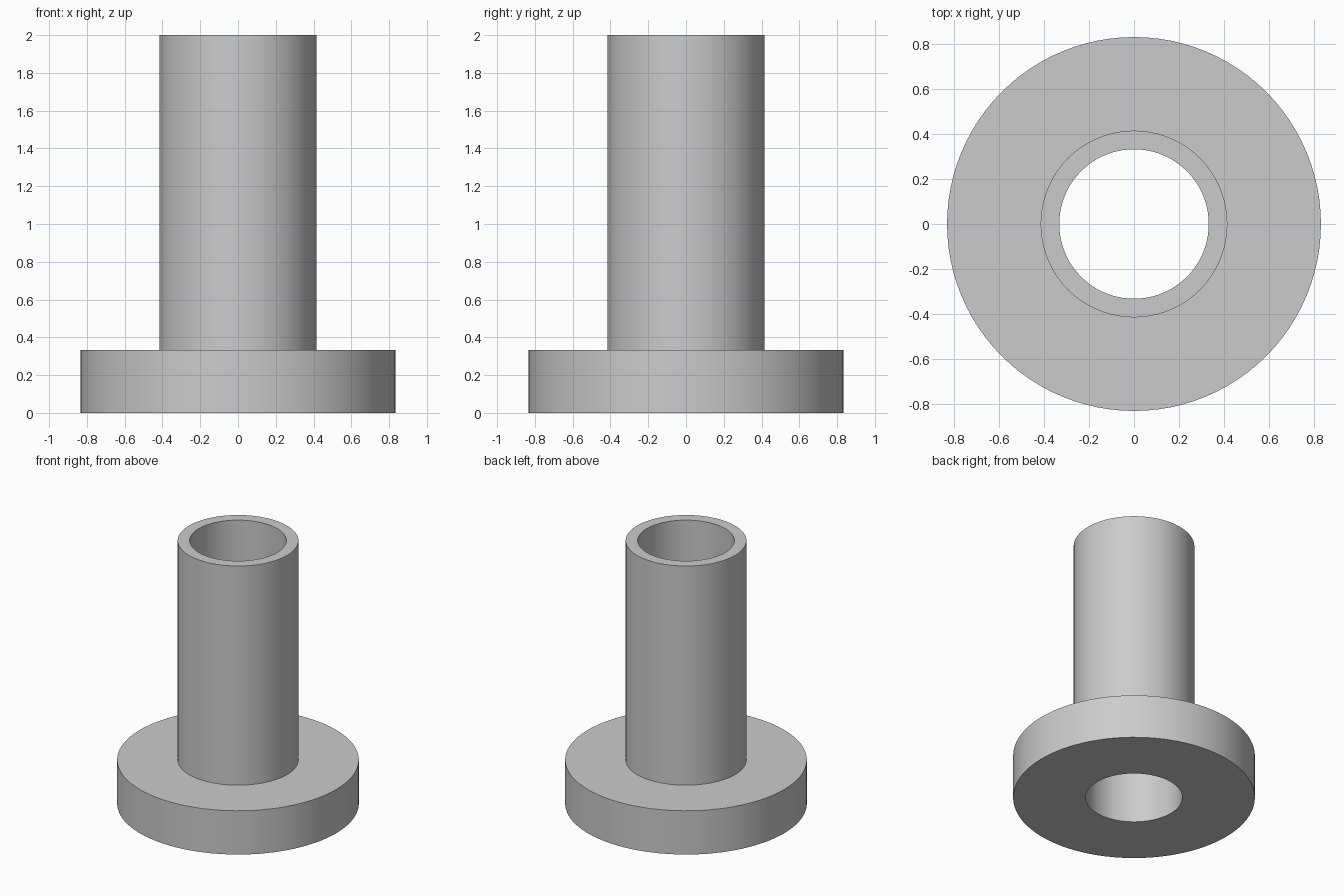
import bpy
import bmesh
import math

SEGMENTS = 96
FLANGE_R, TUBE_R, BORE_R = 0.833, 0.416, 0.333
FLANGE_H, TOTAL_H = 0.333, 2.0

cube = bpy.data.objects.get("Cube")
if cube:
    bpy.data.objects.remove(cube, do_unlink=True)


def make_material(name, color):
    mat = bpy.data.materials.new(name)
    mat.use_nodes = True
    mat.diffuse_color = color
    mat.node_tree.nodes["Principled BSDF"].inputs["Base Color"].default_value = color
    return mat


def lathe(name, profile, mat):
    """Revolve a closed (radius, height) profile around the z axis."""
    bm = bmesh.new()
    verts = [bm.verts.new((r, 0, z)) for r, z in profile]
    edges = [bm.edges.new((v, verts[i - 1])) for i, v in enumerate(verts)]
    bmesh.ops.spin(bm, geom=verts + edges, cent=(0, 0, 0), axis=(0, 0, 1),
                   angle=math.tau, steps=SEGMENTS, use_merge=True)
    bmesh.ops.remove_doubles(bm, verts=bm.verts, dist=1e-5)
    bmesh.ops.recalc_face_normals(bm, faces=bm.faces)
    mesh = bpy.data.meshes.new(name)
    bm.to_mesh(mesh)
    bm.free()
    mesh.materials.append(mat)
    obj = bpy.data.objects.new(name, mesh)
    bpy.context.collection.objects.link(obj)
    bpy.ops.object.select_all(action="DESELECT")
    obj.select_set(True)
    bpy.context.view_layer.objects.active = obj
    bpy.ops.object.shade_smooth_by_angle(angle=math.radians(30))
    return obj


grey = make_material("plain_grey", (0.6, 0.6, 0.6, 1))

# Flanged sleeve: wide base disc, tall tube and a bore right through both
lathe("flanged_sleeve", [
    (BORE_R, 0),
    (FLANGE_R, 0),
    (FLANGE_R, FLANGE_H),
    (TUBE_R, FLANGE_H),
    (TUBE_R, TOTAL_H),
    (BORE_R, TOTAL_H),
], grey)
